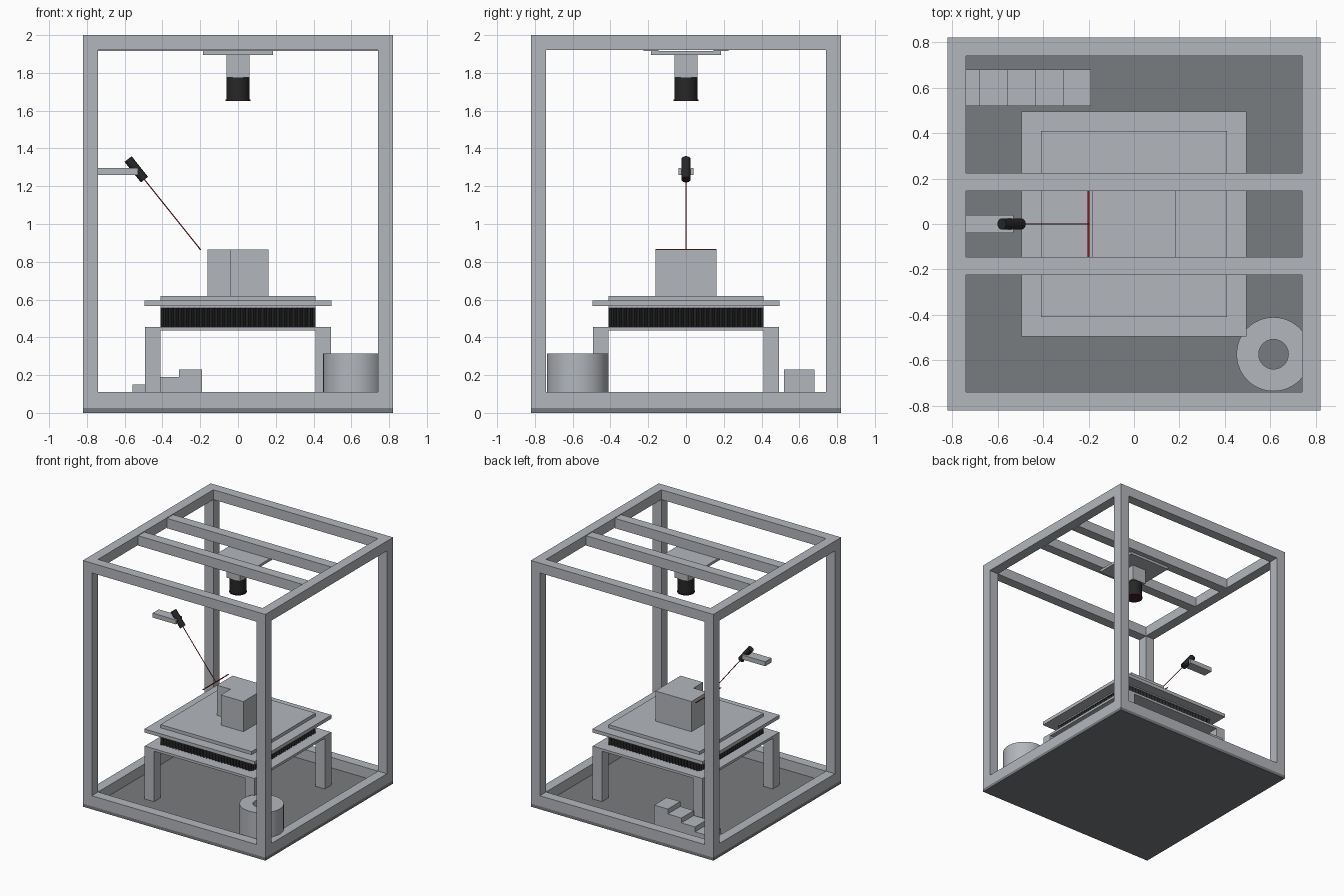
import bpy, bmesh, math
from mathutils import Vector

cube = bpy.data.objects.get("Cube")
if cube:
    bpy.data.objects.remove(cube, do_unlink=True)


def material(name, rgb):
    m = bpy.data.materials.new(name)
    m.use_nodes = True
    m.diffuse_color = (*rgb, 1)
    m.node_tree.nodes["Principled BSDF"].inputs["Base Color"].default_value = (*rgb, 1)
    return m


LIGHT = material("light grey", (0.45, 0.47, 0.50))
FLOOR = material("dark grey", (0.19, 0.20, 0.21))
BLACK = material("black", (0.02, 0.02, 0.02))
RED = material("laser red", (0.35, 0.005, 0.005))
GLASS = material("lens purple", (0.06, 0.01, 0.03))


def finish(name, bm, mat, smooth=False):
    bmesh.ops.recalc_face_normals(bm, faces=bm.faces)
    me = bpy.data.meshes.new(name)
    bm.to_mesh(me)
    bm.free()
    me.materials.append(mat)
    ob = bpy.data.objects.new(name, me)
    bpy.context.collection.objects.link(ob)
    if smooth:
        bpy.ops.object.select_all(action='DESELECT')
        ob.select_set(True)
        bpy.context.view_layer.objects.active = ob
        bpy.ops.object.shade_smooth_by_angle()
    return ob


def box(name, x, y, z, mat=LIGHT):
    """Box from (min, max) ranges."""
    bm = bmesh.new()
    bmesh.ops.create_cube(bm, size=1)
    for v in bm.verts:
        v.co = [(r[0] + r[1]) / 2 + c * (r[1] - r[0]) for c, r in zip(v.co, (x, y, z))]
    return finish(name, bm, mat)


def prism(name, outline, z, mat=LIGHT):
    """Extrude a plan outline between two heights."""
    bm = bmesh.new()
    face = bm.faces.new([bm.verts.new((px, py, z[0])) for px, py in outline])
    top = bmesh.ops.extrude_face_region(bm, geom=[face])["geom"]
    for v in top:
        if isinstance(v, bmesh.types.BMVert):
            v.co.z = z[1]
    return finish(name, bm, mat)


def rod(name, a, b, radius, mat, sides=32):
    """Capped cylinder between two points."""
    a, b = Vector(a), Vector(b)
    bm = bmesh.new()
    bmesh.ops.create_cone(bm, cap_ends=True, segments=sides, radius1=radius,
                          radius2=radius, depth=(b - a).length)
    ob = finish(name, bm, mat, True)
    ob.location = (a + b) / 2
    ob.rotation_euler = (b - a).to_track_quat('Z', 'Y').to_euler()
    return ob


def lathe(name, profile, centre, mat, sides=48):
    """Closed ring profile of (radius, z) spun about a vertical axis."""
    bm = bmesh.new()
    rings = [[bm.verts.new((centre[0] + r * math.cos(t), centre[1] + r * math.sin(t), z))
              for r, z in profile]
             for t in (2 * math.pi * i / sides for i in range(sides))]
    n = len(profile)
    for i in range(sides):
        p, q = rings[i], rings[(i + 1) % sides]
        for j in range(n):
            bm.faces.new((p[j], q[j], q[(j + 1) % n], p[(j + 1) % n]))
    return finish(name, bm, mat, True)


# Base plate and outer frame
OUT, IN = 0.82, 0.74
box("base_plate", (-OUT, OUT), (-OUT, OUT), (0, 0.025), FLOOR)
for level, z in (("bottom", (0.025, 0.11)), ("top", (1.92, 2.0))):
    for side, s in (("right", -1), ("left", 1)):
        edge = sorted((s * IN, s * OUT))
        box(f"{level}_{side}_rail", edge, (-OUT, OUT), z)
        box(f"{level}_{'front' if s < 0 else 'back'}_rail", (-IN, IN), edge, z)
for sx in (-1, 1):
    for sy in (-1, 1):
        box("corner_post", sorted((sx * IN, sx * OUT)), sorted((sy * IN, sy * OUT)),
            (0.11, 1.92))

# Overhead crossbeams and camera
for s in (-1, 1):
    box("crossbeam", (-IN, IN), sorted((s * 0.145, s * 0.225)), (1.915, 1.995))
box("camera_mount", (-0.185, 0.185), (-0.185, 0.185), (1.895, 1.915))
box("camera_body", (-0.062, 0.062), (-0.062, 0.062), (1.775, 1.895))
rod("camera_lens", (0, 0, 1.66), (0, 0, 1.785), 0.061, BLACK)
rod("lens_rim", (0, 0, 1.652), (0, 0, 1.66), 0.065, GLASS)

# Table with legs at the corners
LEG_IN, LEG_OUT = 0.41, 0.493
for sx in (-1, 1):
    for sy in (-1, 1):
        box("table_leg", sorted((sx * LEG_IN, sx * LEG_OUT)),
            sorted((sy * LEG_IN, sy * LEG_OUT)), (0.025, 0.435))
box("table_top", (-LEG_OUT, LEG_OUT), (-LEG_OUT, LEG_OUT), (0.435, 0.455))

# Pleated bellows: zigzag outline around a square
PLEATS, DEPTH = 30, 0.016
outline = []
for dx, dy in ((1, 0), (0, 1), (-1, 0), (0, -1)):
    for i in range(2 * PLEATS):
        t = -LEG_IN + LEG_IN * i / PLEATS
        d = LEG_IN - DEPTH * (i % 2)
        outline.append((dx * t + dy * d, dy * t - dx * d))
prism("bellows", outline, (0.455, 0.556), BLACK)

# Platform
box("platform_core", (-LEG_IN, LEG_IN), (-LEG_IN, LEG_IN), (0.556, 0.62))
box("platform_plate", (-0.495, 0.495), (-0.495, 0.495), (0.566, 0.594))

# Notched block on the platform
prism("test_block", [(-0.04, -0.162), (0.162, -0.162), (0.162, 0.162),
                     (-0.162, 0.162), (-0.162, -0.04), (-0.04, -0.04)], (0.62, 0.865))

# Laser, its bracket, its beam and the projected line
box("laser_bracket", (-IN, -0.53), (-0.04, 0.04), (1.26, 1.296))
tip, spot = (-0.495, 0, 1.235), (-0.2, 0, 0.866)
rod("laser_body", (-0.582, 0, 1.344), tip, 0.024, BLACK)
rod("laser_beam", tip, spot, 0.003, RED, 8)
box("laser_line", (-0.204, -0.196), (-0.162, 0.162), (0.863, 0.867), RED)

# Hollow drum in the front left corner
lathe("hollow_drum", [(0.065, 0.025), (0.163, 0.025), (0.163, 0.315), (0.065, 0.315)],
      (0.614, -0.573), LIGHT)

# Stepped block at the back
for i in range(5):
    right = -0.19 - 0.1225 * i
    box("step", (right - 0.1225, right), (0.52, 0.68), (0.025, 0.23 - 0.04 * i))
